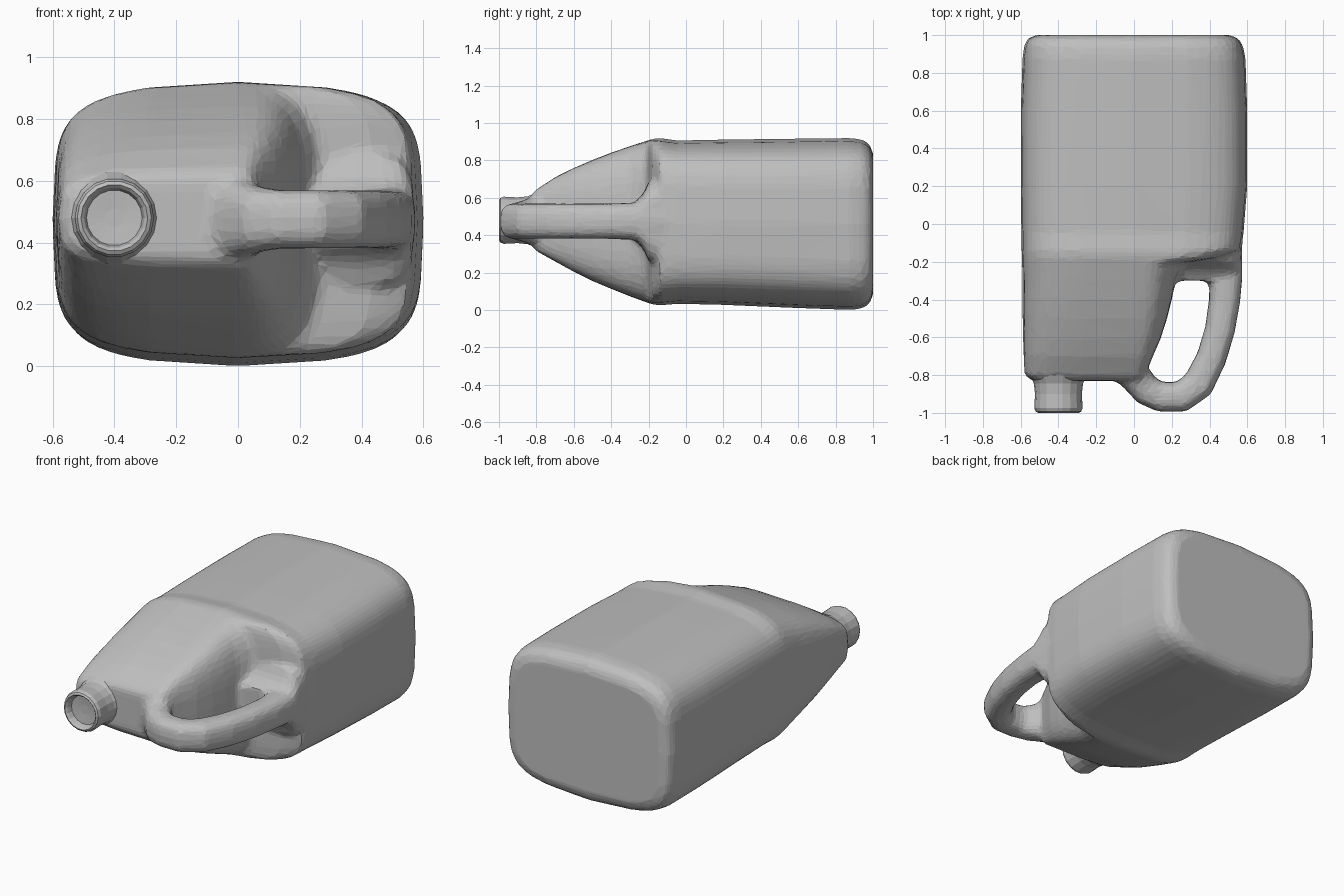
import bpy, bmesh, math
from mathutils import Vector

cube = bpy.data.objects.get("Cube")
if cube:
    bpy.data.objects.remove(cube)

grey = bpy.data.materials.new("plain grey plastic")
grey.use_nodes = True
grey.diffuse_color = (0.52, 0.52, 0.52, 1)
grey.node_tree.nodes["Principled BSDF"].inputs["Base Color"].default_value = (0.52, 0.52, 0.52, 1)


def loft(bm, rings):
    """Skin a closed tube through rings of points and cap both ends."""
    loops = [[bm.verts.new(p) for p in ring] for ring in rings]
    for a, b in zip(loops, loops[1:]):
        for i in range(len(a)):
            j = (i + 1) % len(a)
            bm.faces.new((a[i], a[j], b[j], b[i]))
    bm.faces.new(loops[0])
    bm.faces.new(loops[-1])


def rounded(count, power):
    """Unit rounded-square outline."""
    for i in range(count):
        t = math.tau * i / count
        c, s = math.cos(t), math.sin(t)
        yield (math.copysign(abs(c) ** (2 / power), c),
               math.copysign(abs(s) ** (2 / power), s))


def tube(bm, path, power):
    """Flattened tube along (x, y, half width, half height) points at handle level."""
    rings = []
    for i, (x, y, wide, high) in enumerate(path):
        before, after = path[max(i - 1, 0)], path[min(i + 1, len(path) - 1)]
        along = Vector((after[0] - before[0], after[1] - before[1], 0)).normalized()
        side = Vector((-along.y, along.x, 0))
        rings.append([Vector((x, y, 0.475)) + side * (u * wide) + Vector((0, 0, v * high))
                      for u, v in rounded(20, power)])
    loft(bm, rings)


def finish(bm, name):
    bmesh.ops.recalc_face_normals(bm, faces=bm.faces)
    mesh = bpy.data.meshes.new(name)
    bm.to_mesh(mesh)
    bm.free()
    mesh.materials.append(grey)
    obj = bpy.data.objects.new(name, mesh)
    bpy.context.collection.objects.link(obj)
    return obj


# Jug body stations: y, reach to -x, reach to +x, top z, bottom z
stations = [
    (-0.83, 0.54, 0.02, 0.61, 0.35),
    (-0.80, 0.58, 0.06, 0.645, 0.315),
    (-0.70, 0.585, 0.10, 0.71, 0.26),
    (-0.61, 0.588, 0.14, 0.755, 0.21),
    (-0.50, 0.59, 0.175, 0.803, 0.155),
    (-0.40, 0.59, 0.20, 0.842, 0.113),
    (-0.30, 0.59, 0.22, 0.876, 0.073),
    (-0.21, 0.593, 0.27, 0.905, 0.04),
    (-0.18, 0.594, 0.45, 0.915, 0.03),
    (-0.14, 0.595, 0.565, 0.92, 0.025),
    (-0.05, 0.597, 0.58, 0.907, 0.033),
    (0.20, 0.60, 0.60, 0.912, 0.027),
    (0.60, 0.60, 0.60, 0.917, 0.01),
    (0.88, 0.59, 0.59, 0.92, 0.0),
    (0.95, 0.58, 0.575, 0.91, 0.01),
    (0.985, 0.56, 0.55, 0.88, 0.04),
    (1.0, 0.52, 0.51, 0.84, 0.08),
]
bm = bmesh.new()
rings = []
for y, left, right, top, low in stations:
    mid, half = (top + low) / 2, (top - low) / 2
    ring = []
    for tight, soft in zip(rounded(56, 6.5), rounded(56, 3.5)):
        # The shoulder rounds softly into the handle recess
        u, v = soft if y < -0.2 and tight[0] > 0 else tight
        x = u * (right if u > 0 else left)
        # Gently arched top and bottom, slightly bowed sides
        ring.append((x * (1 - 0.05 * v * v), y, mid + v * half * (1 - 0.15 * (x / 0.6) ** 2)))
    rings.append(ring)
loft(bm, rings)

# Handle, moulded into the body
tube(bm, [
    (-0.10, -0.70, 0.11, 0.15),
    (0.00, -0.80, 0.085, 0.13),
    (0.07, -0.885, 0.08, 0.105),
    (0.14, -0.915, 0.08, 0.095),
    (0.25, -0.915, 0.083, 0.095),
    (0.34, -0.85, 0.085, 0.095),
    (0.41, -0.71, 0.08, 0.095),
    (0.455, -0.56, 0.08, 0.095),
    (0.48, -0.40, 0.083, 0.095),
    (0.485, -0.28, 0.09, 0.10),
    (0.475, -0.10, 0.10, 0.10),
], 2.7)

# Flared boss where the handle meets the recess wall
tube(bm, [
    (0.385, -0.30, 0.17, 0.09),
    (0.385, -0.27, 0.185, 0.105),
    (0.385, -0.23, 0.19, 0.145),
    (0.385, -0.20, 0.185, 0.21),
    (0.385, -0.10, 0.185, 0.25),
], 3.5)
jug = finish(bm, "jug_body_with_handle")

# Fuse handle and body, soften the joins, then reduce to flat facets
fuse = jug.modifiers.new("fuse", 'REMESH')
fuse.mode = 'VOXEL'
fuse.voxel_size = 0.02
soften = jug.modifiers.new("soften", 'SMOOTH')
soften.factor = 0.5
soften.iterations = 4
facet = jug.modifiers.new("facet", 'DECIMATE')
facet.ratio = 0.08

# Neck with a flared root and a shallow recessed mouth: radius, y
profile = [(0.12, -0.76), (0.15, -0.80), (0.13, -0.845), (0.124, -0.90),
           (0.128, -0.975), (0.12, -0.993), (0.108, -1.0), (0.098, -0.99),
           (0.09, -0.96), (0.03, -0.955)]
bm = bmesh.new()
loft(bm, [[(-0.4 + u * r, y, 0.48 + v * r) for u, v in rounded(18, 2)]
          for r, y in profile])
finish(bm, "neck")
